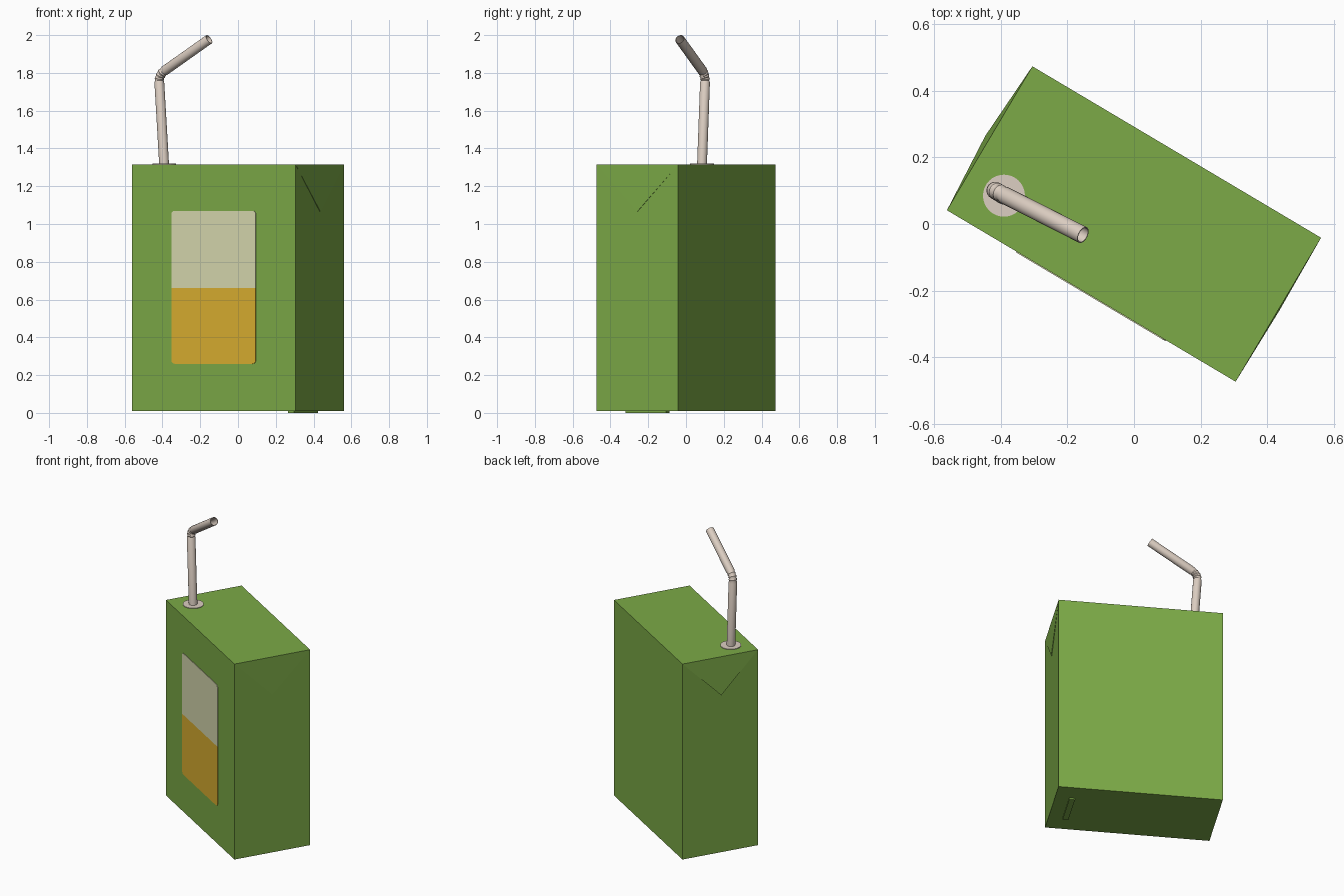
import bpy, bmesh, math
from mathutils import Vector, Matrix

cube = bpy.data.objects.get("Cube")
if cube:
    bpy.data.objects.remove(cube, do_unlink=True)


def material(name, rgb):
    m = bpy.data.materials.new(name)
    m.use_nodes = True
    m.diffuse_color = (*rgb, 1)
    m.node_tree.nodes["Principled BSDF"].inputs["Base Color"].default_value = (*rgb, 1)
    return m


GREEN = material("carton green", (0.20, 0.40, 0.063))
CREAM = material("label cream", (0.68, 0.69, 0.43))
ORANGE = material("label orange", (0.70, 0.43, 0.03))
STRAW = material("straw beige", (0.72, 0.62, 0.54))

TURN = Matrix.Rotation(math.radians(-30.7), 4, "Z")
LENGTH, DEPTH, BOTTOM, TOP = 1.007, 0.502, 0.01, 1.315


def finish(bm, name, mats, matrix=Matrix()):
    bmesh.ops.recalc_face_normals(bm, faces=bm.faces[:])
    mesh = bpy.data.meshes.new(name)
    bm.to_mesh(mesh)
    bm.free()
    for m in mats:
        mesh.materials.append(m)
    obj = bpy.data.objects.new(name, mesh)
    obj.matrix_world = matrix
    bpy.context.collection.objects.link(obj)
    return obj


def block(name, size, centre, mat):
    bm = bmesh.new()
    bmesh.ops.create_cube(bm, size=1)
    bmesh.ops.scale(bm, vec=size, verts=bm.verts[:])
    bmesh.ops.translate(bm, vec=centre, verts=bm.verts[:])
    return finish(bm, name, [mat], TURN)


# Carton and the small raised patch under it
block("carton", (LENGTH, DEPTH, TOP - BOTTOM), (0, 0, (TOP + BOTTOM) / 2), GREEN)
block("bottom_patch", (0.035, 0.25, BOTTOM), (0.40, 0, BOTTOM / 2), GREEN)


# Folded triangular ears on the two ends, tips slightly lifted
def ear(name, side, lift):
    bm = bmesh.new()
    x = side * LENGTH / 2
    a, b, tip, back = [bm.verts.new(p) for p in (
        (x, -DEPTH / 2, TOP), (x, DEPTH / 2, TOP),
        (x + side * lift, 0, TOP - 0.25), (x, 0, TOP - 0.25))]
    for f in ((a, b, tip), (a, tip, back), (b, back, tip), (a, back, b)):
        bm.faces.new(f)
    return finish(bm, name, [GREEN], TURN)


ear("left_ear", 1, 0.004)
ear("right_ear", -1, 0.015)


# Front label: rounded plate, upper half cream and lower half orange
def label(half_width, low, high, split, radius):
    bm = bmesh.new()
    mid, half_height = (low + high) / 2, (high - low) / 2
    outline = []
    for k, (sx, sz) in enumerate(((1, 1), (-1, 1), (-1, -1), (1, -1))):
        for i in range(5):
            a = math.pi / 2 * (k + i / 4)
            outline.append(bm.verts.new((
                sx * (half_width - radius) + radius * math.cos(a),
                -DEPTH / 2 - 0.003,
                mid + sz * (half_height - radius) + radius * math.sin(a))))
    bm.faces.new(outline)
    bmesh.ops.bisect_plane(bm, geom=bm.verts[:] + bm.edges[:] + bm.faces[:],
                           plane_co=(0, 0, split), plane_no=(0, 0, 1))
    ext = bmesh.ops.extrude_face_region(bm, geom=bm.faces[:], use_keep_orig=True)
    bmesh.ops.translate(bm, vec=(0, 0.003, 0),
                        verts=[g for g in ext["geom"] if isinstance(g, bmesh.types.BMVert)])
    for f in bm.faces:
        f.material_index = int(f.calc_center_median().z < split)
    return finish(bm, "front_label", [CREAM, ORANGE], TURN)


label(0.26, 0.26, 1.07, 0.66, 0.02)

# Round seal around the straw hole
bm = bmesh.new()
bmesh.ops.create_cone(bm, cap_ends=True, segments=32, radius1=0.063, radius2=0.063, depth=0.004)
finish(bm, "straw_seal", [STRAW], Matrix.Translation((-0.39, 0.085, TOP + 0.002)))

# Bendy straw: a swept tube with a ribbed elbow and an open tip
foot = Vector((-0.39, 0.084, TOP - 0.02))
elbow = Vector((-0.419, 0.102, 1.79))
tip = Vector((-0.153, -0.033, 1.978))
d0, d1 = (elbow - foot).normalized(), (tip - elbow).normalized()
axis = d0.cross(d1).normalized()
R, BEND, RIBS = 0.026, 0.04, 8
rings = [(foot, d0, R)]
start, end = elbow - d0 * BEND, elbow + d1 * BEND
for i in range(RIBS + 1):
    t = i / RIBS
    point = start.lerp(elbow, t).lerp(elbow.lerp(end, t), t)
    rings.append((point, d0.lerp(d1, t).normalized(), R if i % 2 == 0 else R - 0.004))
rings += [(tip, d1, R), (tip, d1, R - 0.003), (tip - d1 * 0.2, d1, R - 0.003)]

bm = bmesh.new()
SIDES = 24
loops = []
for point, along, r in rings:
    across = along.cross(axis)
    angles = [2 * math.pi * k / SIDES for k in range(SIDES)]
    loops.append([bm.verts.new(point + r * (math.cos(a) * axis + math.sin(a) * across))
                  for a in angles])
for p, q in zip(loops, loops[1:]):
    for k in range(SIDES):
        n = (k + 1) % SIDES
        bm.faces.new((p[k], p[n], q[n], q[k]))
bm.faces.new(loops[0])
bm.faces.new(loops[-1])
straw = finish(bm, "straw", [STRAW])
bpy.ops.object.select_all(action="DESELECT")
straw.select_set(True)
bpy.context.view_layer.objects.active = straw
bpy.ops.object.shade_smooth_by_angle(angle=math.radians(40))
